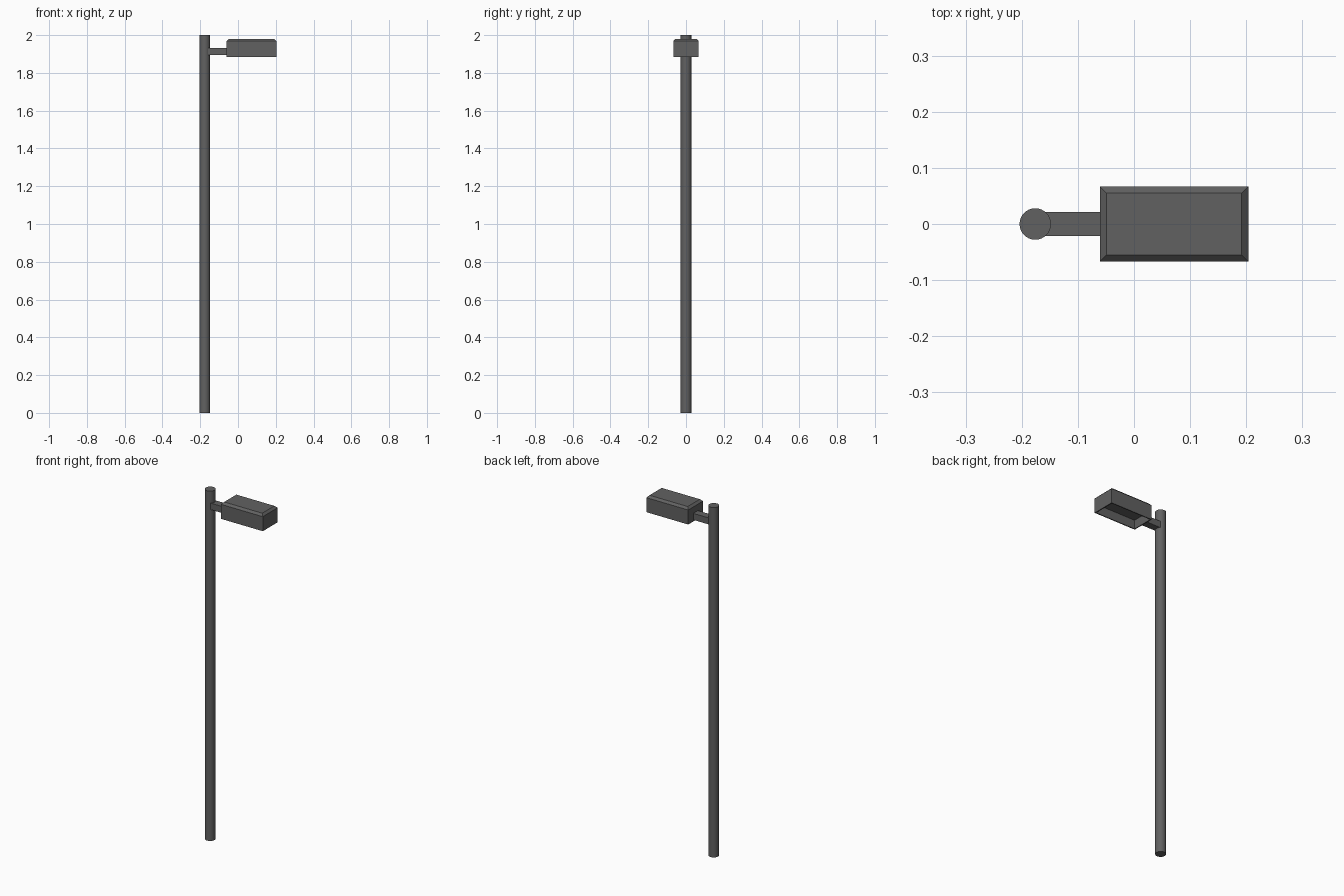
import bpy, bmesh
from mathutils import Matrix, Vector

if "Cube" in bpy.data.objects:
    bpy.data.objects.remove(bpy.data.objects["Cube"])


def finish(name, bm):
    bmesh.ops.recalc_face_normals(bm, faces=bm.faces)
    mesh = bpy.data.meshes.new(name)
    bm.to_mesh(mesh)
    bm.free()
    mat = bpy.data.materials.get("dark_metal") or bpy.data.materials.new("dark_metal")
    mat.diffuse_color = (0.12, 0.12, 0.12, 1)
    mat.use_nodes = True
    mat.node_tree.nodes["Principled BSDF"].inputs["Base Color"].default_value = mat.diffuse_color
    mesh.materials.append(mat)
    obj = bpy.data.objects.new(name, mesh)
    bpy.context.collection.objects.link(obj)
    return obj


def box(lo, hi):
    lo, hi = Vector(lo), Vector(hi)
    bm = bmesh.new()
    bmesh.ops.create_cube(bm, size=1, matrix=Matrix.Translation((lo + hi) / 2)
                          @ Matrix.Diagonal((*(hi - lo), 1)))
    return bm


# Round pole
bm = bmesh.new()
bmesh.ops.create_cone(bm, cap_ends=True, segments=32, radius1=0.028, radius2=0.028,
                      depth=2, matrix=Matrix.Translation((-0.176, 0, 1)))
for f in bm.faces:
    f.smooth = len(f.verts) == 4
for e in bm.edges:
    e.smooth = all(len(f.verts) == 4 for f in e.link_faces)
finish("pole", bm)

# Short arm running from the pole into the lamp head
finish("arm", box((-0.165, -0.021, 1.894), (-0.058, 0.021, 1.931)))

# Lamp head: box with chamfered top rim and a recess underneath
bm = box((-0.061, -0.067, 1.885), (0.204, 0.067, 1.98))
top = [e for e in bm.edges if all(v.co.z > 1.95 for v in e.verts)]
bmesh.ops.bevel(bm, geom=top, offset=0.012, segments=1, affect='EDGES')
bm.normal_update()
bottom = [f for f in bm.faces if f.normal.z < -0.9]
bmesh.ops.inset_region(bm, faces=bottom, thickness=0.008)
recess = bmesh.ops.extrude_discrete_faces(bm, faces=bottom)["faces"]
bmesh.ops.translate(bm, verts=recess[0].verts, vec=(0, 0, 0.05))
finish("lamp_head", bm)
